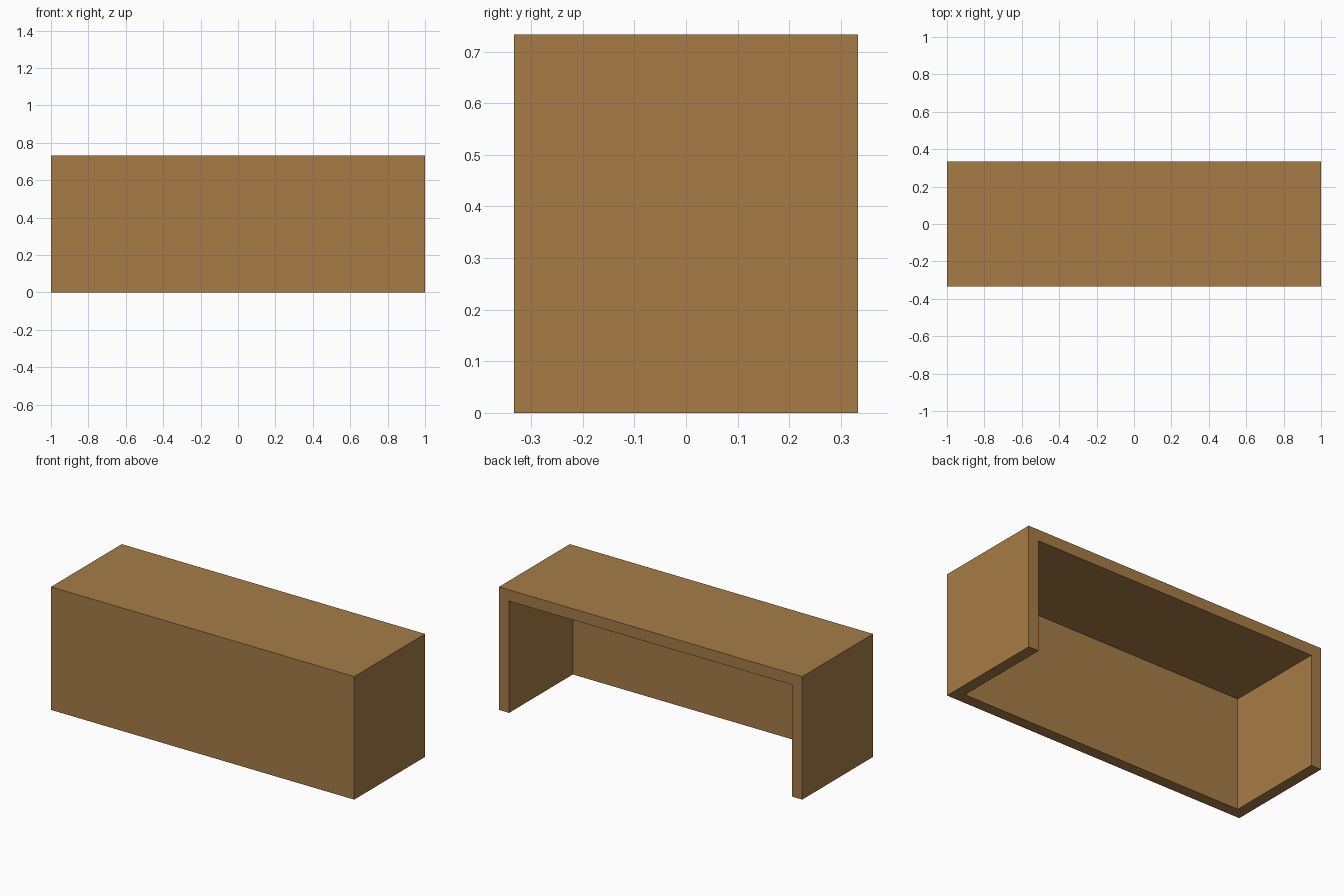
import bpy
import bmesh
from mathutils import Matrix, Vector

if "Cube" in bpy.data.objects:
    bpy.data.objects.remove(bpy.data.objects["Cube"])

# Overall half-width, half-depth, height and board thickness
W, D, H, T = 1.0, 0.3333, 0.7333, 0.0667

wood = bpy.data.materials.new("brown_wood")
wood.diffuse_color = (0.381, 0.202, 0.061, 1)
wood.use_nodes = True
wood.node_tree.nodes["Principled BSDF"].inputs["Base Color"].default_value = wood.diffuse_color


def board(name, lo, hi):
    """Flat board between two opposite corners."""
    lo, hi = Vector(lo), Vector(hi)
    bm = bmesh.new()
    bmesh.ops.create_cube(bm, size=1, matrix=Matrix.Translation((lo + hi) / 2)
                          @ Matrix.Diagonal((*(hi - lo), 1)))
    mesh = bpy.data.meshes.new(name)
    bm.to_mesh(mesh)
    bm.free()
    mesh.materials.append(wood)
    obj = bpy.data.objects.new(name, mesh)
    bpy.context.collection.objects.link(obj)
    return obj


# Desk top covers the full footprint
board("desk_top", (-W, -D, H - T), (W, D, H))

# Full-width front panel below the top
board("front_panel", (-W, -D, 0), (W, -D + T, H - T))

# Side panels run from the front panel to the open back
board("left_side_panel", (-W, -D + T, 0), (-W + T, D, H - T))
board("right_side_panel", (W - T, -D + T, 0), (W, D, H - T))
